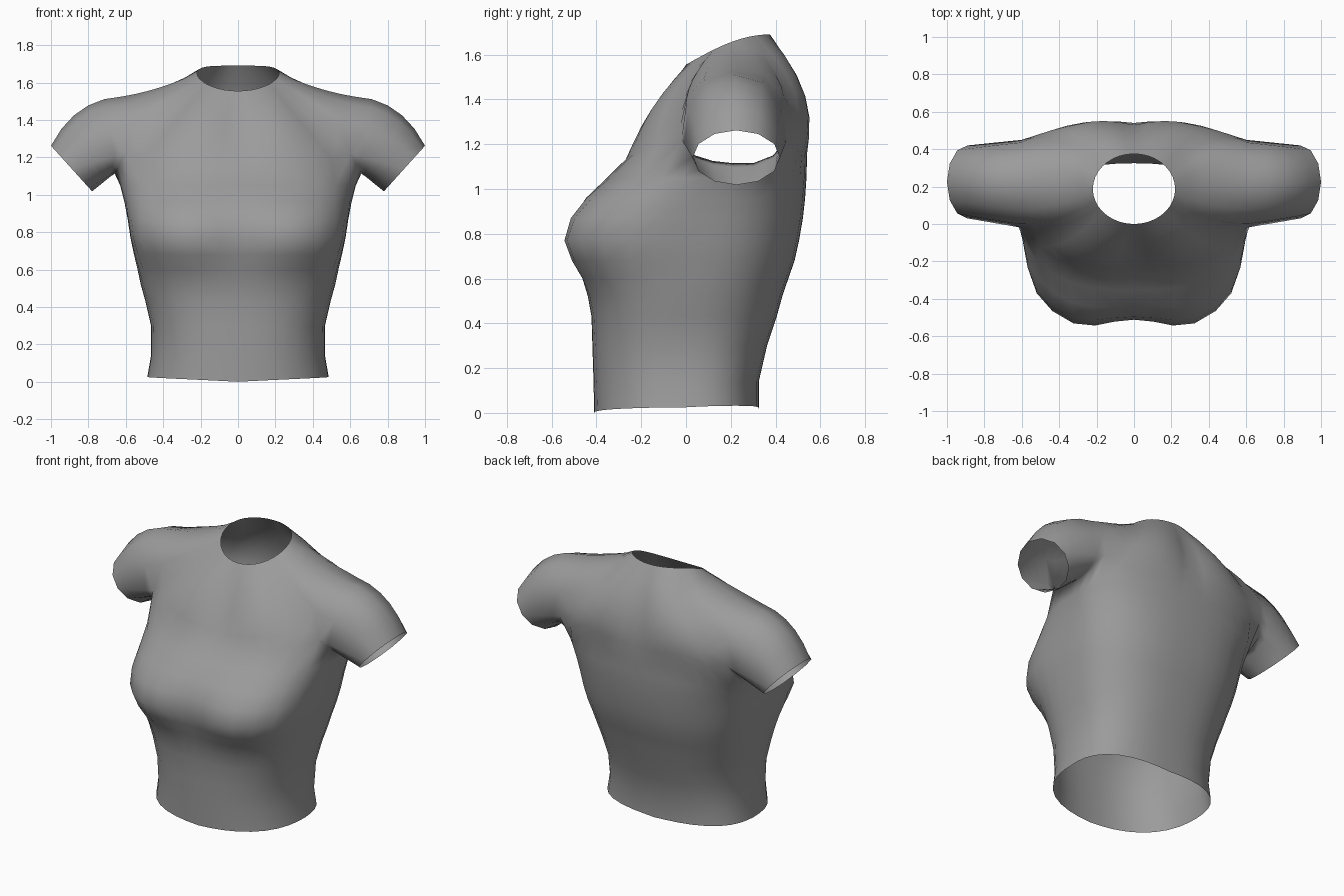
import bpy, bmesh, math
from mathutils import Vector

if "Cube" in bpy.data.objects:
    bpy.data.objects.remove(bpy.data.objects["Cube"], do_unlink=True)

COLS = 18            # steps from front centre, round the left side, to back centre
F, B = 6, 12         # columns where the armhole starts and ends
THETA = [math.radians(-90 + 180 * i / COLS) for i in range(COLS + 1)]

# Torso levels: z, half width, front y, back y, y of widest point, front squareness
LEVELS = [
    (0.00, .485, -.410, .325, .00, 2.4),
    (0.14, .465, -.413, .325, .00, 2.4),
    (0.30, .465, -.418, .362, .00, 2.5),
    (0.43, .495, -.422, .405, .00, 2.6),
    (0.52, .520, -.438, .430, .02, 2.7),
    (0.60, .537, -.460, .457, .04, 3.0),
    (0.68, .556, -.490, .485, .06, 3.5),
    (0.77, .575, -.510, .505, .08, 4.0),
    (0.87, .590, -.495, .522, .10, 3.6),
    (0.96, .607, -.445, .532, .13, 3.0),
    (1.05, .630, -.353, .538, .17, 2.6),
]


def torso_point(level, a):
    z, w, yf, yb, ys, nf = level
    c, s = max(math.cos(a), 0), math.sin(a)
    n = nf if s < 0 else 2.6
    r = (c ** n + abs(s) ** n) ** (-1 / n)
    x = w * r * c
    y = ys + r * s * ((ys - yf) if s < 0 else (yb - ys))
    if s < 0:        # bust
        y -= .042 * math.exp(-((x - .27) / .15) ** 2 - ((z - .77) / .15) ** 2)
    if z == 0:       # hem dips at the front
        z = .025 * c + (.02 * s if s > 0 else 0)
    return Vector((x, y, z))


def chest_point(i):
    """Chest and back line at armpit height, rising towards the armhole."""
    u = i / F if i <= F else (COLS - i) / F
    y = -.27 + .25 * u ** 3 if i <= F else .54 - .09 * u ** 2
    return Vector((.60 * u, y, 1.13 + .09 * u * u))


def neck_point(a):
    y = .1875 + .1875 * math.sin(a)
    return Vector((.22 * max(math.cos(a), 0), y, 1.555 + .135 * math.sin(math.pi / 2 * y / .375)))


def yoke_bulge(a):
    s2 = abs(math.sin(2 * a))
    dy = -.05 * s2 if a < 0 else .05 * math.sin(a) + .06 * s2
    return Vector((0, dy, -.015 * max(math.cos(a), 0) ** 8))


bm = bmesh.new()


def add_row(points):
    return [bm.verts.new(p) for p in points]


def bridge(a, b, closed=False):
    n = len(a)
    for i in range(n if closed else n - 1):
        j = (i + 1) % n
        bm.faces.new((a[i], a[j], b[j], b[i]))


def arched_rows(start, ends, bulges, steps, closed=False):
    """Rows of faces from a start row to end points, arched by a bulge per column."""
    origin = [v.co.copy() for v in start]
    row = start
    for k in range(1, steps + 1):
        t = k / steps
        new = add_row(p.lerp(q, t) + d * 4 * t * (1 - t)
                      for p, q, d in zip(origin, ends, bulges))
        bridge(row, new, closed)
        row = new


# Torso from hem to armpit
rows = [add_row(torso_point(lv, a) for a in THETA) for lv in LEVELS]
for low, high in zip(rows, rows[1:]):
    bridge(low, high)

# Armhole: the row splits into an underarm and a shoulder arc
front = add_row(chest_point(i) for i in range(F + 1))
back = add_row(chest_point(i) for i in range(B, COLS + 1))
underarm = add_row([(.640, .04, 1.15), (.655, .12, 1.125), (.660, .21, 1.115),
                    (.655, .30, 1.115), (.640, .39, 1.15)])
shoulder = add_row([(.610, .00, 1.37), (.620, .08, 1.48), (.620, .21, 1.525),
                    (.620, .35, 1.49), (.610, .435, 1.37)])
bridge(rows[-1], front + underarm + back)

# Yoke from the shoulder line up to the neckline
arched_rows(front + shoulder + back, [neck_point(a) for a in THETA],
            [yoke_bulge(a) for a in THETA], 6)

# Sleeve from the armhole to the cuff
loop = [front[-1]] + shoulder + [back[0]] + underarm[::-1]
angles = [math.pi - k * math.tau / len(loop) for k in range(len(loop))]
cuff = [Vector((.89 + .11 * math.sin(a), .225 + .195 * math.cos(a), 1.14 + .122 * math.sin(a)))
        for a in angles]
puff = [Vector((.03, 0, .06)) * max(math.sin(a), 0) for a in angles]
arched_rows(loop, cuff, puff, 5, closed=True)

bmesh.ops.recalc_face_normals(bm, faces=bm.faces)
# Make sure the open shell faces outwards
bm.faces.ensure_lookup_table()
if bm.faces[0].normal.y > 0:
    bmesh.ops.reverse_faces(bm, faces=bm.faces)

mesh = bpy.data.meshes.new("shirt")
bm.to_mesh(mesh)
bm.free()
shirt = bpy.data.objects.new("shirt", mesh)
bpy.context.collection.objects.link(shirt)

# Right half
mirror = shirt.modifiers.new("mirror", 'MIRROR')
mirror.use_clip = True
mirror.merge_threshold = .002

# Plain grey cloth
cloth = bpy.data.materials.new("grey cloth")
cloth.use_nodes = True
grey = (.33, .33, .33, 1)
cloth.diffuse_color = grey
cloth.node_tree.nodes["Principled BSDF"].inputs["Base Color"].default_value = grey
mesh.materials.append(cloth)
for poly in mesh.polygons:
    poly.use_smooth = True
